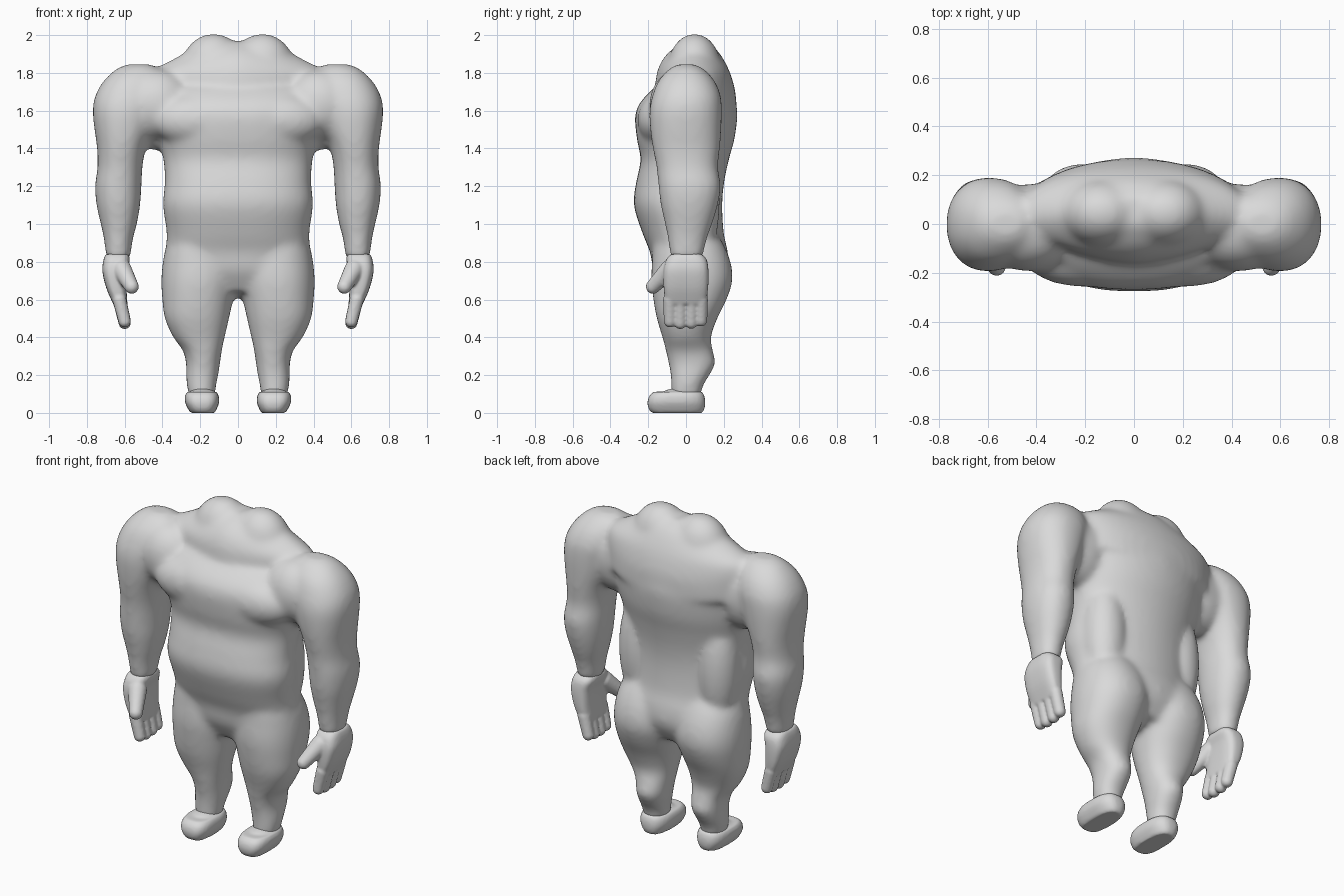
import bpy
import bmesh
from math import cos, sin, pi
from mathutils import Matrix, Vector

cube = bpy.data.objects.get("Cube")
if cube:
    bpy.data.objects.remove(cube, do_unlink=True)

GREY = (0.7, 0.7, 0.7, 1)
skin = bpy.data.materials.new("plain grey")
skin.use_nodes = True
skin.diffuse_color = GREY
skin.node_tree.nodes["Principled BSDF"].inputs["Base Color"].default_value = GREY


def smooth_rows(rows, steps=4):
    """Catmull-Rom refinement of the section list."""
    padded = [rows[0]] + list(rows) + [rows[-1]]
    result = []
    for a, b, c, d in zip(padded, padded[1:], padded[2:], padded[3:]):
        for k in range(steps):
            t = k / steps
            result.append([
                q + t / 2 * (r - p + t * (2 * p - 5 * q + 4 * r - s + t * (3 * (q - r) + s - p)))
                for p, q, r, s in zip(a, b, c, d)])
    result.append(rows[-1])
    return result


def loft(bm, rows, side=1, front_power=2.2, back_power=2.2, sides=40):
    """Skin horizontal rounded sections given as z, x from, x to, y front, y back."""
    rings = []
    for z, x0, x1, y0, y1 in smooth_rows(rows):
        cx, cy, rx, ry = (x0 + x1) / 2, (y0 + y1) / 2, (x1 - x0) / 2, (y1 - y0) / 2
        ring = []
        for i in range(sides):
            c, s = cos(2 * pi * i / sides), sin(2 * pi * i / sides)
            power = 2 / (back_power if s > 0 else front_power)
            x = cx + rx * abs(c) ** power * (1 if c > 0 else -1)
            y = cy + ry * abs(s) ** power * (1 if s > 0 else -1)
            ring.append(bm.verts.new((side * x, y, z)))
        rings.append(ring)
    for low, high in zip(rings, rings[1:]):
        for i in range(sides):
            j = (i + 1) % sides
            bm.faces.new((low[i], low[j], high[j], high[i]))
    bm.faces.new(rings[0])
    bm.faces.new(rings[-1])


def blob(bm, centre, radii, side=1):
    place = Matrix.Translation((side * centre[0], centre[1], centre[2]))
    bmesh.ops.create_uvsphere(bm, u_segments=24, v_segments=16, radius=1,
                              matrix=place @ Matrix.Diagonal((*radii, 1)))


def finger(bm, start, end, r0, r1, side):
    """Rounded tapering digit made of overlapping balls."""
    start, end = Vector(start), Vector(end)
    for k in range(13):
        t = k / 12
        r = r0 + (r1 - r0) * t
        blob(bm, start.lerp(end, t), (r, r, r), side)


def finish(bm, name, voxel, relax):
    """Fuse the overlapping volumes into one soft skin."""
    bmesh.ops.recalc_face_normals(bm, faces=bm.faces)
    mesh = bpy.data.meshes.new(name)
    bm.to_mesh(mesh)
    bm.free()
    mesh.materials.append(skin)
    mesh.shade_smooth()
    obj = bpy.data.objects.new(name, mesh)
    bpy.context.collection.objects.link(obj)
    fuse = obj.modifiers.new("fuse", 'REMESH')
    fuse.mode = 'VOXEL'
    fuse.voxel_size = voxel
    fuse.use_smooth_shade = True
    soften = obj.modifiers.new("soften", 'SMOOTH')
    soften.factor = 0.5
    soften.iterations = relax


# Central sections: z, half width, front, back
TRUNK = [
    (.64, .24, -.11, .16), (.75, .37, -.17, .22), (.85, .384, -.19, .222),
    (.95, .378, -.23, .2), (1.1, .398, -.276, .192), (1.22, .388, -.264, .202),
    (1.34, .395, -.24, .227), (1.45, .42, -.26, .257), (1.57, .44, -.27, .272),
    (1.64, .45, -.245, .265), (1.7, .44, -.19, .25), (1.74, .38, -.14, .22),
]
NECK = [
    (1.58, .47, -.17, .268), (1.68, .47, -.165, .265), (1.75, .48, -.162, .25),
    (1.81, .46, -.152, .23), (1.87, .35, -.125, .2), (1.92, .26, -.08, .165),
    (1.965, .17, -.01, .11),
]
# Limb sections: z, inner x, outer x, front, back
ARM = [
    (.82, .57, .698, -.083, .088), (.92, .556, .71, -.096, .111),
    (1.0, .535, .727, -.112, .139), (1.1, .518, .749, -.134, .169),
    (1.2, .511, .757, -.146, .184), (1.3, .506, .744, -.156, .17),
    (1.4, .488, .746, -.176, .18), (1.5, .45, .76, -.19, .187),
    (1.6, .42, .769, -.194, .19), (1.68, .4, .756, -.178, .184),
    (1.76, .4, .71, -.145, .15), (1.82, .42, .645, -.09, .095),
    (1.845, .46, .59, -.045, .045),
]
LEG = [
    (.08, .123, .258, -.077, .078), (.14, .116, .271, -.078, .09),
    (.2, .104, .275, -.082, .125), (.26, .095, .275, -.092, .156),
    (.33, .085, .292, -.108, .143), (.4, .07, .343, -.125, .132),
    (.5, .047, .388, -.155, .166), (.6, .025, .401, -.173, .215),
    (.7, .005, .406, -.184, .246), (.8, .005, .398, -.18, .236),
    (.9, .03, .372, -.17, .195), (.98, .09, .3, -.13, .14),
]
PALM = [
    (.575, .585, .66, -.108, .105), (.66, .59, .697, -.118, .117),
    (.75, .587, .718, -.119, .119), (.81, .573, .712, -.105, .11),
    (.84, .58, .7, -.08, .085),
]
FOOT = [
    (0, .125, .25, -.18, .085), (.02, .113, .264, -.197, .097),
    (.055, .1, .28, -.204, .102), (.09, .102, .28, -.194, .097),
    (.112, .115, .268, -.17, .085),
]

# Body with trunk, arms and legs in one skin
body = bmesh.new()
for rows, front in ((TRUNK, 2.4), (NECK, 1.6)):
    loft(body, [(z, -w, w, f, b) for z, w, f, b in rows], front_power=front, back_power=1.95)
blob(body, (0, .03, .7), (.12, .14, .09))
for side in (-1, 1):
    loft(body, ARM, side)
    loft(body, LEG, side)
    # neck ridge, shoulder bridge front and back, chest pad, flank
    blob(body, (.13, .045, 1.83), (.17, .14, .178), side)
    blob(body, (.43, -.035, 1.63), (.2, .16, .19), side)
    blob(body, (.42, .02, 1.6), (.19, .145, .21), side)
    blob(body, (.21, -.12, 1.55), (.25, .138, .145), side)
    blob(body, (.26, .055, 1.12), (.125, .125, .34), side)
finish(body, "body", .015, 18)

for side, label in ((1, "left"), (-1, "right")):
    # Hand with four hanging fingers and a forward thumb
    hand = bmesh.new()
    loft(hand, PALM, side, 3.2, 3.2)
    for y, tip in ((-.085, .485), (-.03, .476), (.028, .478), (.08, .49)):
        finger(hand, (.628, y, .6), (.6, y, tip), .037, .033, side)
    finger(hand, (.615, -.085, .76), (.563, -.175, .668), .052, .038, side)
    finish(hand, label + "_hand", .008, 4)

    # Foot with a flat sole
    foot = bmesh.new()
    loft(foot, FOOT, side, 3, 2.6)
    blob(foot, (.19, -.04, .1), (.07, .09, .03), side)
    finish(foot, label + "_foot", .009, 3)
